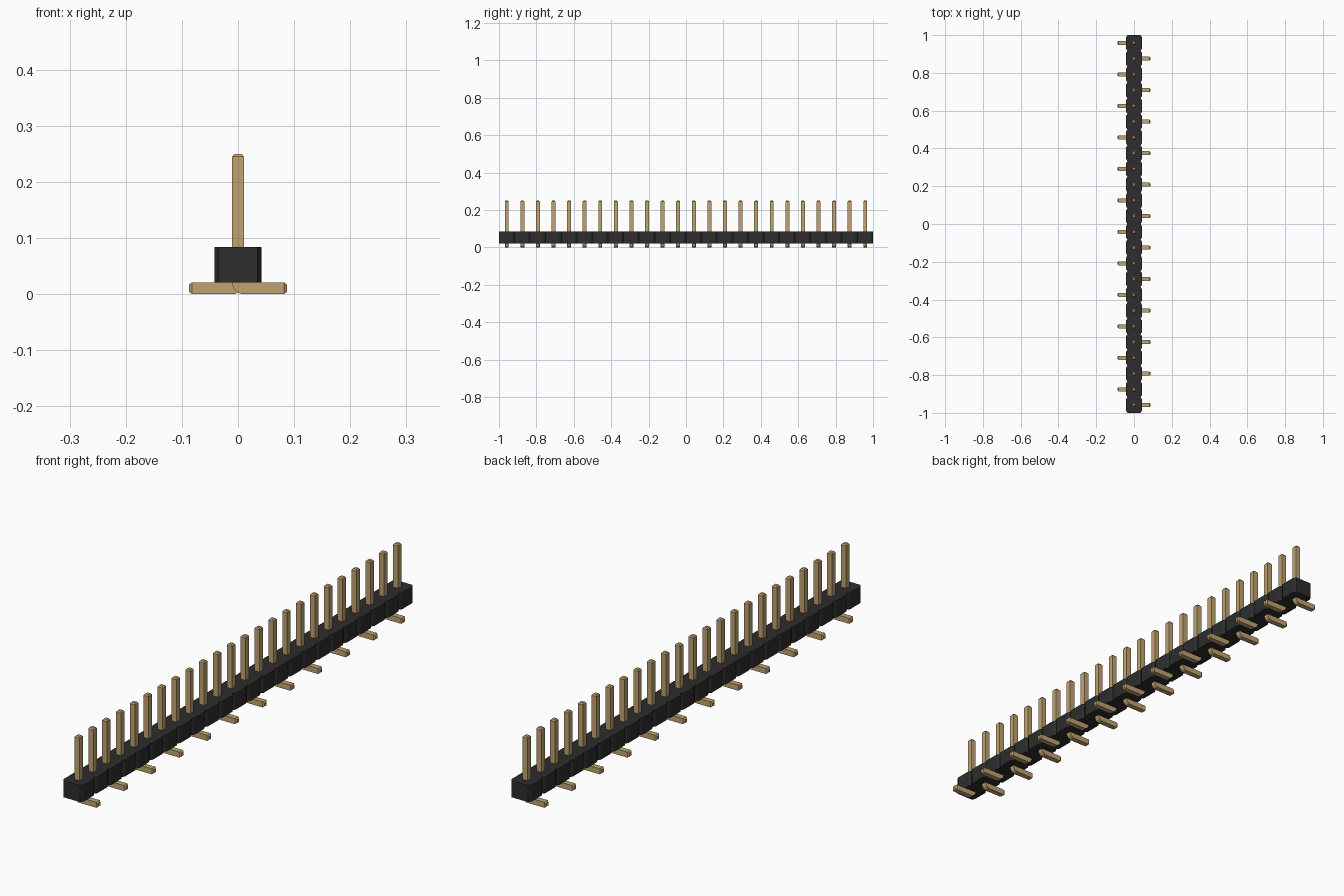
import bpy, bmesh, math

cube = bpy.data.objects.get("Cube")
if cube:
    bpy.data.objects.remove(cube, do_unlink=True)

COUNT = 24
PITCH = 2 / COUNT
HALF = 0.0105            # half thickness of the pin wire
FOOT_TOP = 2 * HALF      # underside of the housing
BODY_TOP = 0.084
PIN_TOP = 0.25
REACH = 0.087


def make_material(name, color):
    mat = bpy.data.materials.new(name)
    mat.use_nodes = True
    mat.diffuse_color = color
    bsdf = mat.node_tree.nodes["Principled BSDF"]
    bsdf.inputs["Base Color"].default_value = color
    return mat


def finish(bm, name, mat):
    bmesh.ops.remove_doubles(bm, verts=bm.verts, dist=1e-5)
    bmesh.ops.recalc_face_normals(bm, faces=bm.faces)
    mesh = bpy.data.meshes.new(name)
    bm.to_mesh(mesh)
    bm.free()
    mesh.materials.append(mat)
    obj = bpy.data.objects.new(name, mesh)
    bpy.context.collection.objects.link(obj)
    return obj


black = make_material("black plastic", (0.026, 0.026, 0.026, 1))
gold = make_material("gold metal", (0.53, 0.37, 0.165, 1))

# Housing: notched outline extruded upward
side = []
for i in range(COUNT):
    y = -1 + i * PITCH
    side += [(0.035, y), (0.042, y + 0.011),
             (0.042, y + PITCH - 0.011), (0.035, y + PITCH)]
outline = []
for p in side + [(-x, y) for x, y in reversed(side)]:
    if not outline or math.dist(p, outline[-1]) > 1e-5:
        outline.append(p)
bm = bmesh.new()
base = bm.faces.new([bm.verts.new((x, y, FOOT_TOP)) for x, y in outline])
top = bmesh.ops.extrude_face_region(bm, geom=[base], use_keep_orig=True)
bmesh.ops.translate(bm, vec=(0, 0, BODY_TOP - FOOT_TOP),
                    verts=[v for v in top["geom"] if isinstance(v, bmesh.types.BMVert)])
finish(bm, "housing", black)


# Pin: square wire swept down, around the bend and out along the foot
def pin_mesh():
    bm = bmesh.new()
    # Each section: centre x, centre z, angle of its normal, half size
    sections = [(0, PIN_TOP, 0, 0.0065), (0, PIN_TOP - 0.005, 0, HALF)]
    for k in range(7):
        a = math.pi / 2 * k / 6
        sections.append((HALF - HALF * math.cos(a), FOOT_TOP - HALF * math.sin(a), a, HALF))
    sections += [(REACH - 0.005, HALF, math.pi / 2, HALF), (REACH, HALF, math.pi / 2, 0.0065)]
    rings = []
    for x, z, a, h in sections:
        rings.append([bm.verts.new((x + s * h * math.cos(a), t * h, z + s * h * math.sin(a)))
                      for s, t in ((-1, -1), (1, -1), (1, 1), (-1, 1))])
    for r, q in zip(rings, rings[1:]):
        for j in range(4):
            k = (j + 1) % 4
            bm.faces.new((r[j], r[k], q[k], q[j]))
    bm.faces.new(rings[0])
    bm.faces.new(rings[-1])
    return bm


# Feet alternate between the two sides along the row
first = finish(pin_mesh(), "pin_1", gold)
for i in range(COUNT):
    pin = first if i == 0 else bpy.data.objects.new(f"pin_{i + 1}", first.data)
    if i:
        bpy.context.collection.objects.link(pin)
    pin.location.y = -1 + (i + 0.5) * PITCH
    pin.rotation_euler.z = math.pi * (i % 2)
